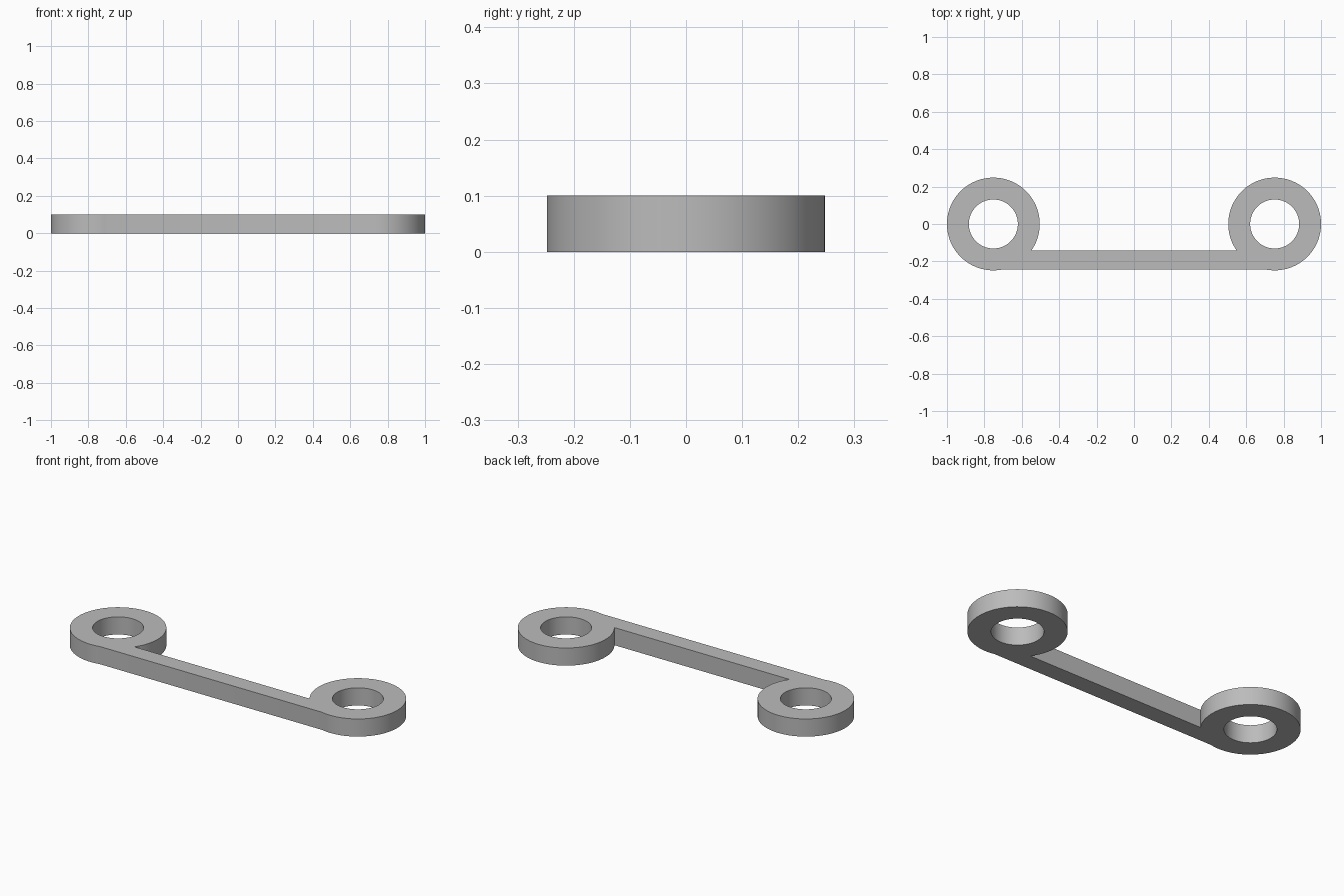
import bpy
from math import asin, cos, sin, pi

if "Cube" in bpy.data.objects:
    bpy.data.objects.remove(bpy.data.objects["Cube"])

HEIGHT = 0.1
RING_X, RING_R, HOLE_R = 0.752, 0.248, 0.131
BAR_FRONT, BAR_BACK = -0.242, -0.143


def arc(radius, start, end, steps):
    """Points along an arc around the left ring centre."""
    angles = [start + (end - start) * i / steps for i in range(steps + 1)]
    return [(RING_X + radius * cos(a), radius * sin(a)) for a in angles]


def mirrored(points):
    return [(-x, y) for x, y in reversed(points)]


# Outer outline: ring arcs that run into the straight bar
ring_arc = arc(RING_R, -pi - asin(BAR_FRONT / RING_R), pi - asin(BAR_BACK / RING_R), 80)
outline = ring_arc + mirrored(ring_arc)
hole = arc(HOLE_R, 0, 2 * pi, 64)[:-1]

# Filled flat curve, extruded to the plate thickness
curve = bpy.data.curves.new("connecting_link", "CURVE")
curve.dimensions = "2D"
curve.fill_mode = "BOTH"
curve.extrude = HEIGHT / 2
for points in (outline, hole, mirrored(hole)):
    spline = curve.splines.new("POLY")
    spline.points.add(len(points) - 1)
    for point, (x, y) in zip(spline.points, points):
        point.co = (x, y, 0, 1)
    spline.use_cyclic_u = True

link = bpy.data.objects.new("connecting_link", curve)
bpy.context.collection.objects.link(link)
link.location.z = HEIGHT / 2

# Turn into a mesh with welded, crisp edges
bpy.ops.object.select_all(action="DESELECT")
link.select_set(True)
bpy.context.view_layer.objects.active = link
bpy.ops.object.convert(target="MESH")
bpy.ops.object.mode_set(mode="EDIT")
bpy.ops.mesh.select_all(action="SELECT")
bpy.ops.mesh.remove_doubles(threshold=0.0001)
bpy.ops.mesh.normals_make_consistent(inside=False)
bpy.ops.object.mode_set(mode="OBJECT")
bpy.ops.object.shade_smooth_by_angle()

# Plain grey
grey = bpy.data.materials.new("plain_grey")
grey.use_nodes = True
colour = (0.5, 0.5, 0.5, 1)
grey.diffuse_color = colour
grey.node_tree.nodes["Principled BSDF"].inputs["Base Color"].default_value = colour
link.data.materials.clear()
link.data.materials.append(grey)
